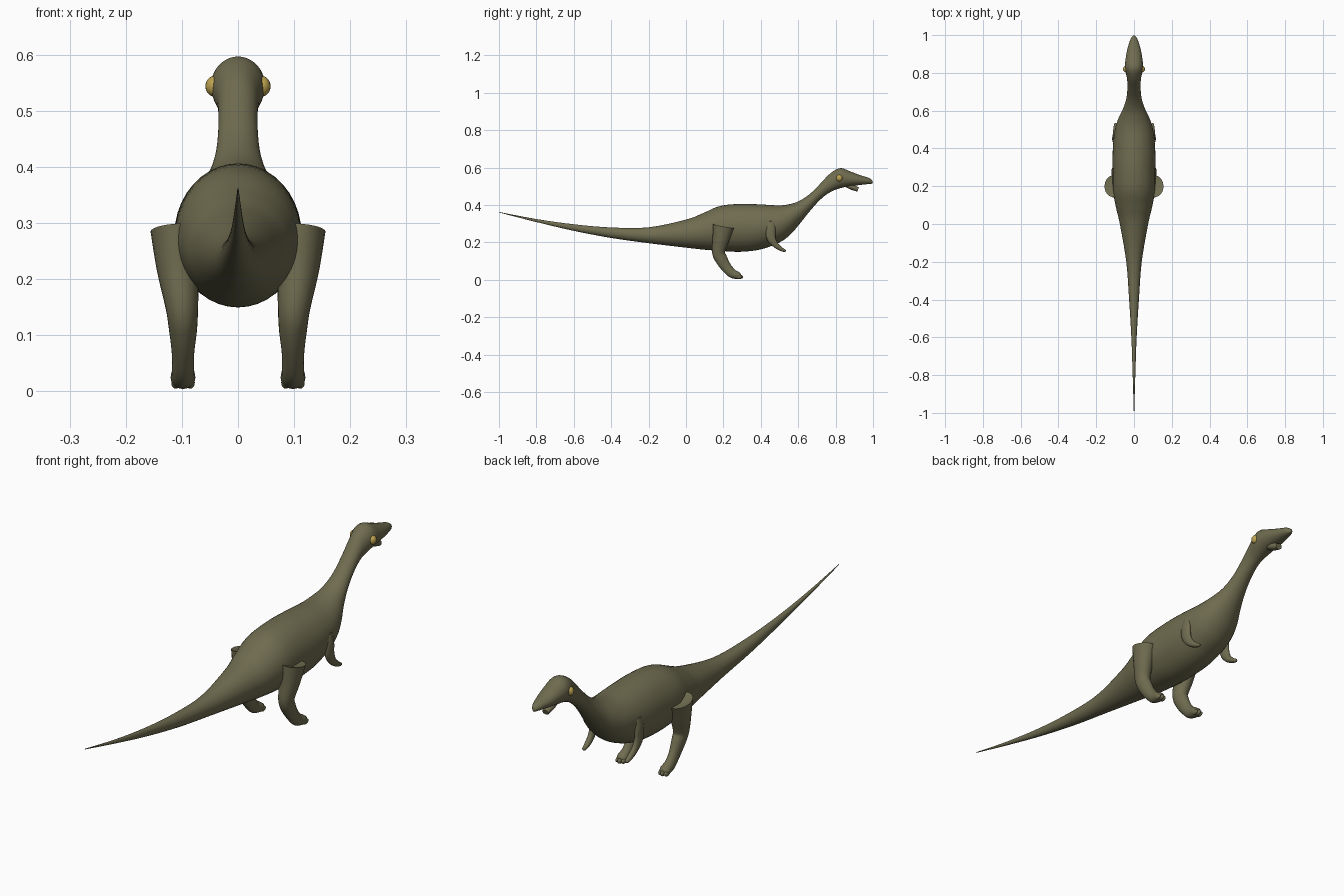
import bpy, bmesh, math
from mathutils import Vector

if "Cube" in bpy.data.objects:
    bpy.data.objects.remove(bpy.data.objects["Cube"], do_unlink=True)


def material(name, colour):
    m = bpy.data.materials.new(name)
    m.use_nodes = True
    m.diffuse_color = (*colour, 1)
    bsdf = m.node_tree.nodes["Principled BSDF"]
    bsdf.inputs["Base Color"].default_value = (*colour, 1)
    bsdf.inputs["Roughness"].default_value = 0.8
    return m


SKIN = material("olive skin", (0.16, 0.15, 0.08))
EYE = material("amber eye", (0.5, 0.36, 0.08))


def smooth_stations(stations, steps):
    """Catmull-Rom interpolation through rows of numbers."""
    out = []
    last = len(stations) - 1
    for i in range(last):
        p0, p1 = stations[max(i - 1, 0)], stations[i]
        p2, p3 = stations[i + 1], stations[min(i + 2, last)]
        for s in range(steps):
            t = s / steps
            out.append([0.5 * (2 * b + (c - a) * t + (2 * a - 5 * b + 4 * c - d) * t * t
                               + (3 * b - a - 3 * c + d) * t ** 3)
                        for a, b, c, d in zip(p0, p1, p2, p3)])
    out.append(list(stations[-1]))
    return out


def finish(name, bm, mat, angle=50):
    bmesh.ops.recalc_face_normals(bm, faces=bm.faces)
    mesh = bpy.data.meshes.new(name)
    bm.to_mesh(mesh)
    bm.free()
    mesh.materials.append(mat)
    obj = bpy.data.objects.new(name, mesh)
    bpy.context.collection.objects.link(obj)
    bpy.ops.object.select_all(action="DESELECT")
    obj.select_set(True)
    bpy.context.view_layer.objects.active = obj
    bpy.ops.object.shade_smooth_by_angle(angle=math.radians(angle))
    return obj


def loft(name, rings, start_push=0.0, end_push=0.0, sides=32):
    """Skin elliptical rings (centre, side axis, up axis); ends close to a point."""
    bm = bmesh.new()
    loops = []
    for c, u, v in rings:
        loops.append([bm.verts.new(c + u * math.cos(a) + v * math.sin(a))
                      for a in (math.tau * k / sides for k in range(sides))])
    for la, lb in zip(loops, loops[1:]):
        for k in range(sides):
            n = (k + 1) % sides
            bm.faces.new((la[k], la[n], lb[n], lb[k]))
    ends = ((loops[0], rings[0][0], rings[0][0] - rings[1][0], start_push),
            (loops[-1], rings[-1][0], rings[-1][0] - rings[-2][0], end_push))
    for loop, c, out, push in ends:
        tip = bm.verts.new(c + out.normalized() * push)
        for k in range(sides):
            bm.faces.new((loop[k], loop[(k + 1) % sides], tip))
    return finish(name, bm, SKIN)


def limb(name, side, stations, start_push, end_push):
    """Tube along a path of rows: x, y, z, half width, half depth."""
    rows = smooth_stations(stations, 5)
    pts = [Vector((r[0] * side, r[1], r[2])) for r in rows]
    rings = []
    for i, r in enumerate(rows):
        t = (pts[min(i + 1, len(pts) - 1)] - pts[max(i - 1, 0)]).normalized()
        u = Vector((1, 0, 0))
        u = (u - t * u.dot(t)).normalized()
        rings.append((pts[i], u * r[3], t.cross(u) * r[4]))
    return loft(name, rings, start_push, end_push, 24)


def ellipsoid(name, centre, radii, mat):
    bm = bmesh.new()
    bmesh.ops.create_uvsphere(bm, u_segments=20, v_segments=12, radius=1)
    for v in bm.verts:
        v.co = Vector(centre) + Vector(a * b for a, b in zip(v.co, radii))
    return finish(name, bm, mat, 180)


# Tail, trunk, neck and head in one skin: y, top z, bottom z, half width
BODY = [
    (-1, .363, .360, .001), (-.8, .325, .309, .007), (-.6, .297, .262, .014),
    (-.4, .28, .224, .026), (-.2, .281, .196, .041), (0, .322, .172, .075),
    (.09, .356, .162, .096), (.18, .394, .155, .111), (.29, .406, .15, .113),
    (.4, .403, .163, .112), (.5, .398, .2, .101), (.56, .406, .244, .082),
    (.61, .424, .302, .058), (.663, .46, .368, .041), (.717, .513, .428, .035),
    (.77, .568, .468, .037), (.824, .597, .49, .048), (.877, .58, .5, .044),
    (.93, .56, .507, .034), (.975, .546, .512, .02), (.995, .533, .514, .008),
]
loft("body", [(Vector((0, y, (t + b) / 2)), Vector((w, 0, 0)), Vector((0, 0, (t - b) / 2)))
              for y, t, b, w in smooth_stations(BODY, 5)], 0, .004, 40)

# Small lower jaw
limb("lower_jaw", 1, [(0, .85, .512, .016, .012), (0, .885, .497, .018, .015),
                      (0, .92, .483, .014, .012)], 0, 0)

HIND = [(.112, .2, .288, .044, .058), (.107, .187, .22, .038, .045),
        (.1, .174, .15, .029, .035), (.098, .189, .11, .025, .033),
        (.098, .215, .068, .02, .028), (.098, .245, .036, .02, .025),
        (.098, .275, .024, .022, .02), (.098, .29, .021, .017, .014)]
FORE = [(.096, .455, .31, .012, .02), (.102, .452, .27, .013, .026),
        (.102, .455, .225, .013, .024), (.1, .478, .188, .012, .016),
        (.098, .508, .165, .011, .011), (.098, .53, .155, .007, .007)]

for label, side in (("left", 1), ("right", -1)):
    # Hind leg with a shallow hollow at the hip, and three toes
    limb(label + "_hind_leg", side, HIND, -.012, .005)
    for k in (-1, 0, 1):
        ellipsoid(f"{label}_toe_{k + 2}", (side * (.098 + k * .013), .289 - abs(k) * .006, .016),
                  (.008, .017, .011), SKIN)
    # Foreleg
    limb(label + "_foreleg", side, FORE, .008, .006)
    # Eye
    ellipsoid(label + "_eye", (side * .043, .82, .544), (.015, .017, .018), EYE)
